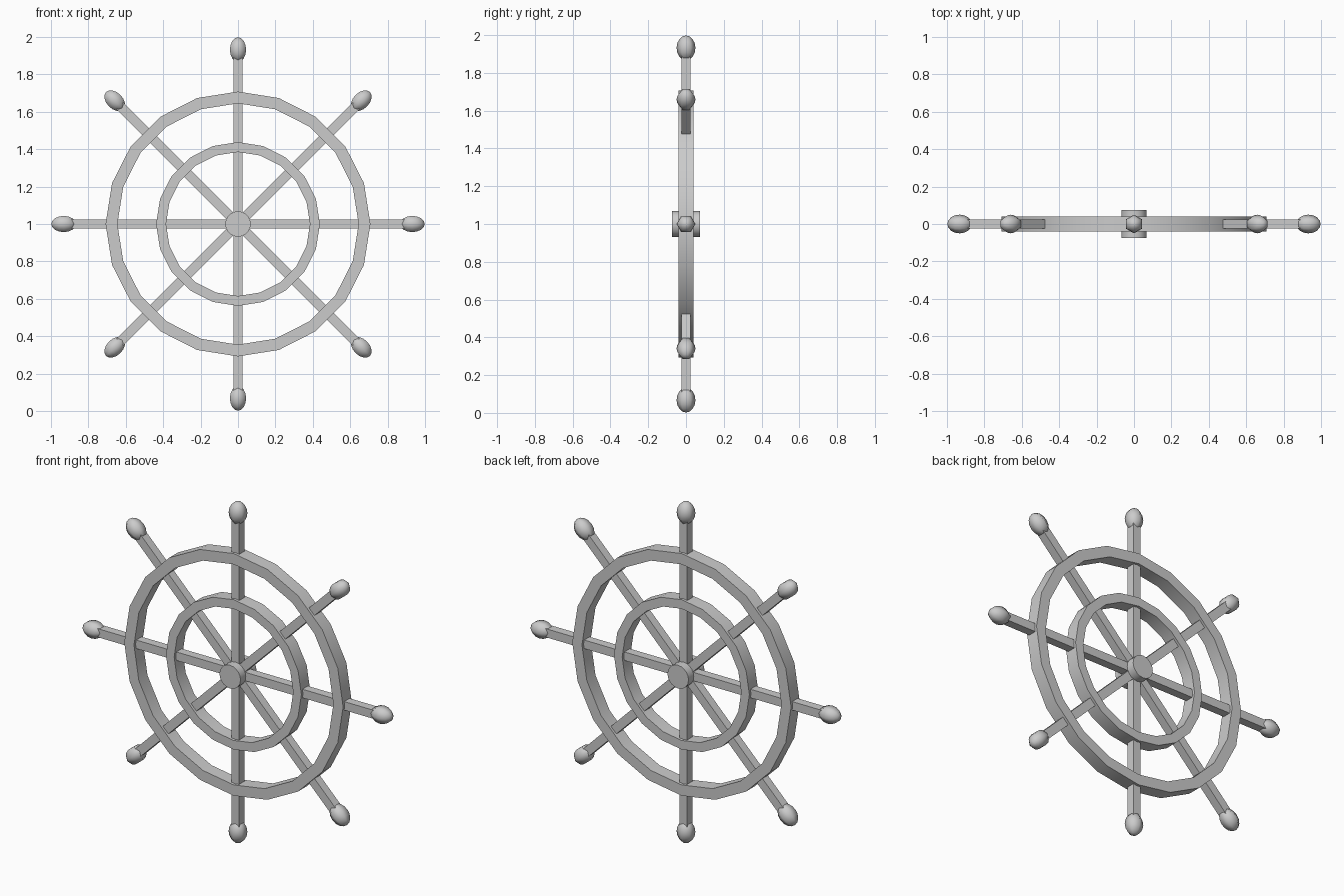
import bpy, bmesh, math
from mathutils import Matrix, Vector

if "Cube" in bpy.data.objects:
    bpy.data.objects.remove(bpy.data.objects["Cube"])

CENTRE = Vector((0, 0, 1))


def finish(bm, name, matrix=None, angle=35):
    bmesh.ops.recalc_face_normals(bm, faces=bm.faces)
    mesh = bpy.data.meshes.new(name)
    bm.to_mesh(mesh)
    bm.free()
    if matrix:
        mesh.transform(matrix)
    mesh.transform(Matrix.Translation(CENTRE))
    ob = bpy.data.objects.new(name, mesh)
    bpy.context.collection.objects.link(ob)
    bpy.ops.object.select_all(action='DESELECT')
    bpy.context.view_layer.objects.active = ob
    ob.select_set(True)
    if angle:
        bpy.ops.object.shade_smooth_by_angle(angle=math.radians(angle))
    return ob


def ring(name, r_out, r_in, half_depth, sides=20):
    """Rectangular profile swept round the y axis."""
    bm = bmesh.new()
    profile = [(r_in, -half_depth), (r_out, -half_depth),
               (r_out, half_depth), (r_in, half_depth)]
    loops = []
    for i in range(sides):
        a = 2 * math.pi * i / sides
        loops.append([bm.verts.new((r * math.cos(a), y, r * math.sin(a)))
                      for r, y in profile])
    for i in range(sides):
        p, q = loops[i], loops[(i + 1) % sides]
        for k in range(4):
            n = (k + 1) % 4
            bm.faces.new((p[k], p[n], q[n], q[k]))
    return finish(bm, name, angle=30)


# Two wheel rims
ring("outer_rim", 0.708, 0.645, 0.04)
ring("inner_rim", 0.438, 0.385, 0.04)

# Central hub, axis along y
bm = bmesh.new()
bmesh.ops.create_cone(bm, cap_ends=True, segments=20, radius1=0.068,
                      radius2=0.068, depth=0.148)
finish(bm, "hub", Matrix.Rotation(math.pi / 2, 4, 'X'))

# Eight spokes, each with a six-sided egg-shaped handle
for i in range(8):
    turn = Matrix.Rotation(i * math.pi / 4, 4, 'Y')

    bm = bmesh.new()
    bmesh.ops.create_cube(bm, size=1)
    bmesh.ops.scale(bm, verts=bm.verts, vec=(0.05, 0.05, 0.9))
    bmesh.ops.translate(bm, verts=bm.verts, vec=(0, 0, 0.45))
    finish(bm, f"spoke_{i + 1}", turn, angle=None)

    bm = bmesh.new()
    bmesh.ops.create_uvsphere(bm, u_segments=6, v_segments=8, radius=1)
    bmesh.ops.scale(bm, verts=bm.verts, vec=(0.05, 0.05, 0.066))
    bmesh.ops.translate(bm, verts=bm.verts, vec=(0, 0, 0.932))
    finish(bm, f"handle_{i + 1}", turn, angle=80)
